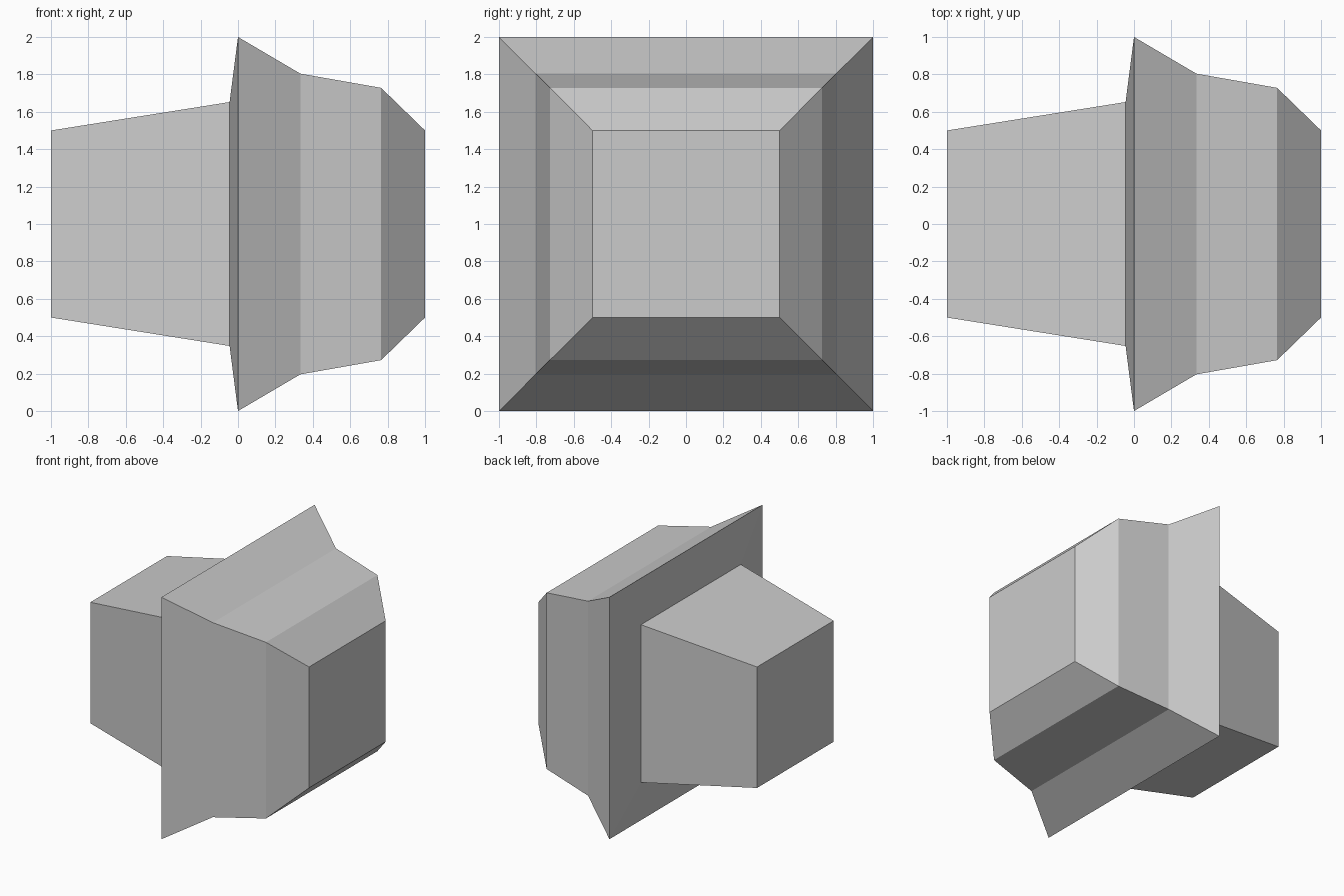
import bpy, bmesh

if "Cube" in bpy.data.objects:
    bpy.data.objects.remove(bpy.data.objects["Cube"])

# Square cross-sections along x: (x position, half width)
SECTIONS = [(-1.0, 0.5), (-0.045, 0.652), (0.0, 1.0),
            (0.333, 0.804), (0.765, 0.728), (1.0, 0.5)]
CORNERS = [(-1, -1), (1, -1), (1, 1), (-1, 1)]

# Flanged plug body: square rings bridged into flat sides, capped at both ends
bm = bmesh.new()
rings = [[bm.verts.new((x, y * h, 1 + z * h)) for y, z in CORNERS]
         for x, h in SECTIONS]
for a, b in zip(rings, rings[1:]):
    for i in range(4):
        j = (i + 1) % 4
        bm.faces.new((a[i], a[j], b[j], b[i]))
bm.faces.new(rings[0])
bm.faces.new(rings[-1])
bmesh.ops.recalc_face_normals(bm, faces=bm.faces)

mesh = bpy.data.meshes.new("flanged_body")
bm.to_mesh(mesh)
bm.free()
body = bpy.data.objects.new("flanged_body", mesh)
bpy.context.collection.objects.link(body)
